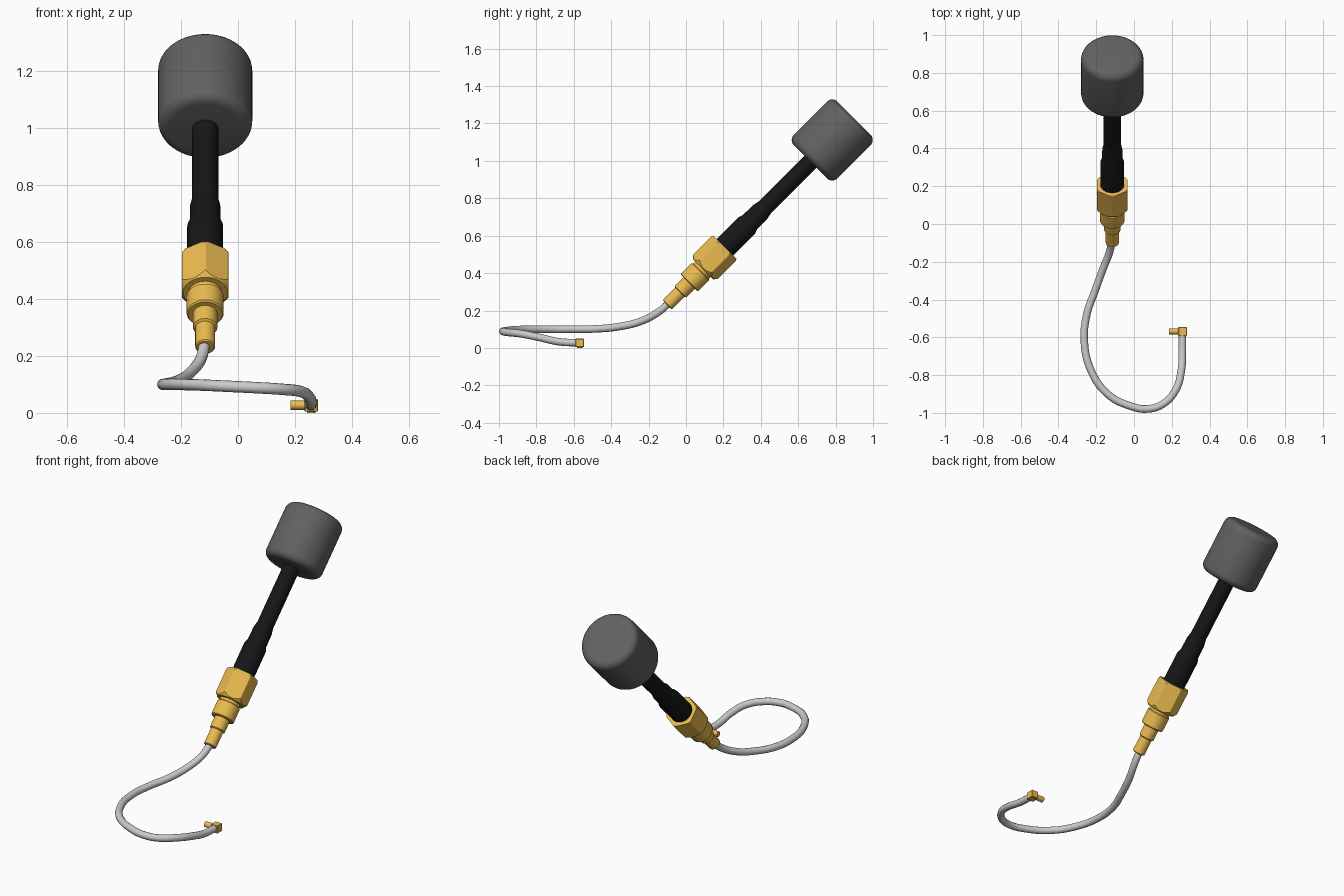
import bpy, bmesh, math
from mathutils import Matrix

if "Cube" in bpy.data.objects:
    bpy.data.objects.remove(bpy.data.objects["Cube"])

# All straight parts share one axis leaning 45 degrees back
AXIS = Matrix.Translation((-0.115, -0.1, 0.23)) @ Matrix.Rotation(-math.pi / 4, 4, 'X')


def material(name, rgb):
    m = bpy.data.materials.new(name)
    m.diffuse_color = (*rgb, 1)
    m.use_nodes = True
    m.node_tree.nodes["Principled BSDF"].inputs["Base Color"].default_value = m.diffuse_color
    return m


GOLD = material("gold", (0.83, 0.50, 0.08))
BLACK = material("black", (0.008, 0.008, 0.009))
DARK = material("dark_grey", (0.12, 0.12, 0.12))


def finish(ob, mat, angle=30):
    if mat:
        ob.data.materials.append(mat)
    bpy.ops.object.select_all(action='DESELECT')
    ob.select_set(True)
    bpy.context.view_layer.objects.active = ob
    bpy.ops.object.shade_smooth_by_angle(angle=math.radians(angle))
    return ob


def mesh_object(name, bm, matrix=Matrix()):
    bmesh.ops.recalc_face_normals(bm, faces=bm.faces)
    me = bpy.data.meshes.new(name)
    bm.to_mesh(me)
    bm.free()
    ob = bpy.data.objects.new(name, me)
    ob.matrix_world = matrix
    bpy.context.collection.objects.link(ob)
    return ob


def lathe(name, profile, sides=48, matrix=AXIS):
    """Closed solid of revolution; profile is (distance along axis, radius)."""
    bm = bmesh.new()
    rings = []
    for t, r in profile:
        rings.append([bm.verts.new((r * math.sin(2 * math.pi * i / sides),
                                    r * math.cos(2 * math.pi * i / sides), t))
                      for i in range(sides)])
    for a, b in zip(rings, rings[1:]):
        for i in range(sides):
            j = (i + 1) % sides
            bm.faces.new((a[i], a[j], b[j], b[i]))
    bm.faces.new(rings[0])
    bm.faces.new(rings[-1])
    return mesh_object(name, bm, matrix)


def box(name, lo, hi, bevel):
    bm = bmesh.new()
    bmesh.ops.create_cube(bm, size=1)
    for v in bm.verts:
        v.co = [(l + h) / 2 + c * (h - l) for l, h, c in zip(lo, hi, v.co)]
    bmesh.ops.bevel(bm, geom=bm.edges[:], offset=bevel, segments=1, affect='EDGES')
    return mesh_object(name, bm)


# Antenna cap with rounded rims
R, T0, T1, B = 0.165, 1.082, 1.412, 0.04
arc = [math.radians(a) for a in range(0, 91, 15)]
cap = [(T0 + B - B * math.cos(a), R - B + B * math.sin(a)) for a in arc]
cap += [(T1 - B + B * math.sin(a), R - B + B * math.cos(a)) for a in arc]
finish(lathe("antenna_cap", cap, 64), DARK)

# Black stem and stepped sleeve
finish(lathe("antenna_stem", [(0.5, 0.046), (1.1, 0.046)]), BLACK)
finish(lathe("stem_sleeve", [(0.41, 0.063), (0.60, 0.063), (0.625, 0.054),
                             (0.70, 0.053), (0.735, 0.046)]), BLACK)

# Hex nut, corners trimmed by a chamfered round blank
nut = lathe("hex_nut", [(0.27, 0.0935), (0.437, 0.0935)], 6)
blank = lathe("nut_blank", [(0.26, 0.070), (0.29, 0.0925), (0.425, 0.0925), (0.445, 0.084)], 64)
blank.hide_render = True
mod = nut.modifiers.new("chamfer", 'BOOLEAN')
mod.operation = 'INTERSECT'
mod.object = blank
bpy.context.view_layer.update()
bpy.context.view_layer.objects.active = nut
bpy.ops.object.modifier_apply(modifier="chamfer")
bpy.data.objects.remove(blank)
finish(nut, GOLD, 20)

# Stepped connector body and crimp
finish(lathe("connector_body", [
    (0.0, 0.030), (0.004, 0.035), (0.095, 0.035), (0.10, 0.043), (0.165, 0.043),
    (0.165, 0.060), (0.170, 0.065), (0.250, 0.065), (0.255, 0.058), (0.30, 0.058)]), GOLD)

# Cable sweeping round in a hook
path = [(-0.115, -0.08, 0.25), (-0.13, -0.15, 0.190), (-0.165, -0.24, 0.143),
        (-0.205, -0.35, 0.115), (-0.25, -0.48, 0.102), (-0.263, -0.62, 0.10),
        (-0.230, -0.77, 0.10), (-0.14, -0.90, 0.098), (-0.01, -0.967, 0.092),
        (0.07, -0.979, 0.088), (0.15, -0.955, 0.083), (0.22, -0.88, 0.075),
        (0.25, -0.78, 0.055), (0.256, -0.68, 0.033), (0.256, -0.57, 0.027)]
cu = bpy.data.curves.new("cable", 'CURVE')
cu.dimensions = '3D'
cu.bevel_depth = 0.02
cu.bevel_resolution = 4
cu.resolution_u = 8
cu.use_fill_caps = True
sp = cu.splines.new('BEZIER')
sp.bezier_points.add(len(path) - 1)
for p, co in zip(sp.bezier_points, path):
    p.co = co
    p.handle_left_type = p.handle_right_type = 'AUTO'
cable = bpy.data.objects.new("cable", cu)
bpy.context.collection.objects.link(cable)

# Small right-angle plug at the cable end
finish(box("plug_block", (0.234, -0.592, 0.004), (0.28, -0.545, 0.049), 0.003), GOLD)
PIN = Matrix.Translation((0.185, -0.568, 0.027)) @ Matrix.Rotation(math.pi / 2, 4, 'Y')
finish(lathe("plug_barrel", [(0, 0.016), (0.06, 0.016)], 24, PIN), GOLD)
# Rounded foot under the plug block
FOOT = Matrix.Translation((0.257, -0.568, 0))
finish(lathe("plug_foot", [(0, 0.015), (0.01, 0.015)], 24, FOOT), GOLD)
